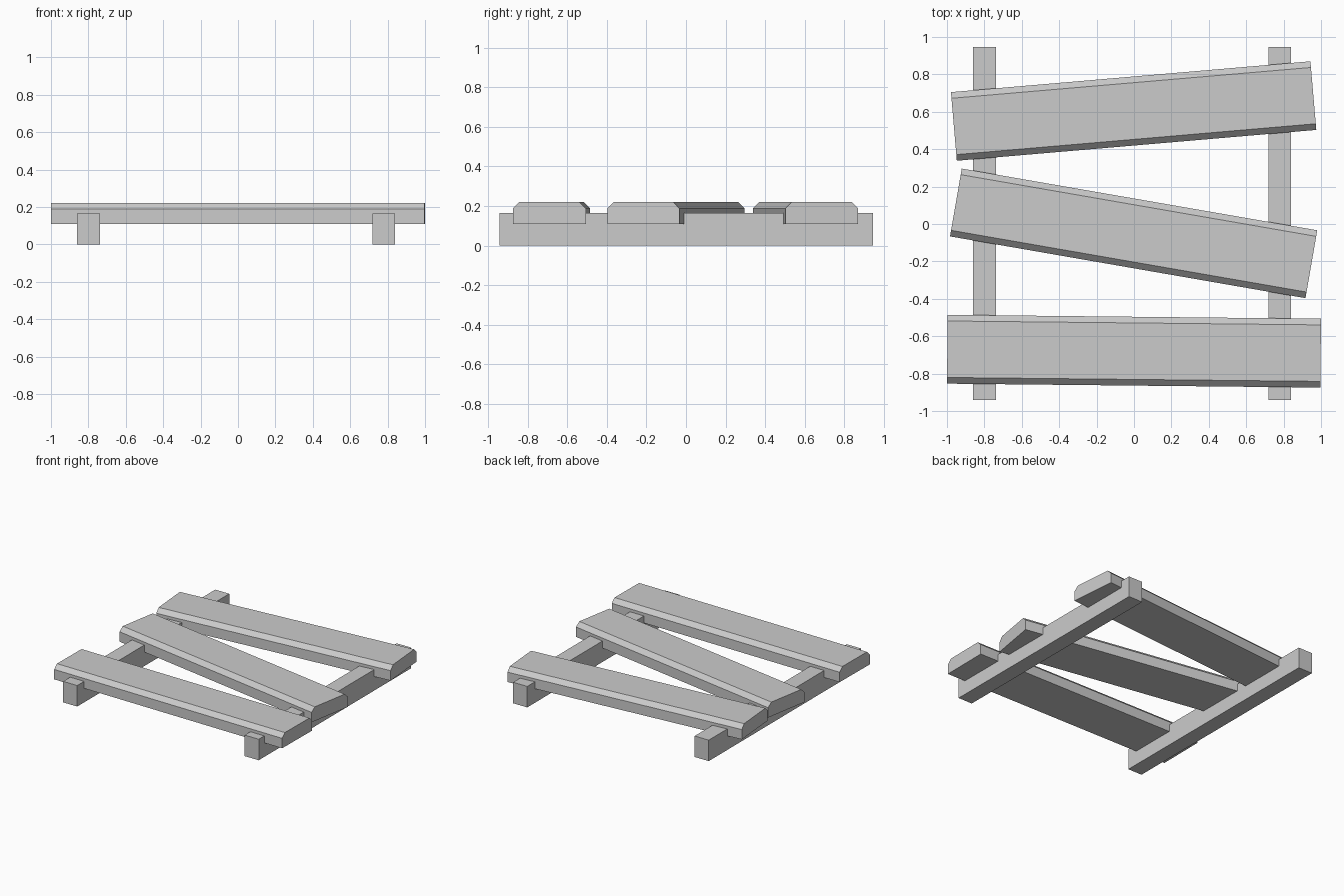
import bpy, bmesh
from math import radians

if "Cube" in bpy.data.objects:
    bpy.data.objects.remove(bpy.data.objects["Cube"])


def extrude_profile(name, profile, length, location, angle=0.0):
    """Extrude a (y, z) profile along x, centred on x = 0."""
    bm = bmesh.new()
    face = bm.faces.new([bm.verts.new((-length / 2, y, z)) for y, z in profile])
    ext = bmesh.ops.extrude_face_region(bm, geom=[face])
    verts = [g for g in ext["geom"] if isinstance(g, bmesh.types.BMVert)]
    bmesh.ops.translate(bm, verts=verts, vec=(length, 0, 0))
    bmesh.ops.recalc_face_normals(bm, faces=bm.faces)
    mesh = bpy.data.meshes.new(name)
    bm.to_mesh(mesh)
    bm.free()
    obj = bpy.data.objects.new(name, mesh)
    obj.location = location
    obj.rotation_euler.z = radians(angle)
    bpy.context.collection.objects.link(obj)
    return obj


# Two square rails running front to back
RAIL = [(-0.061, 0), (0.061, 0), (0.061, 0.165), (-0.061, 0.165)]
for name, x in (("left_rail", -0.799), ("right_rail", 0.779)):
    extrude_profile(name, RAIL, 1.888, (x, 0.002, 0), 90)

# Three crooked planks with bevelled long top edges, sunk into the rails
W, BEVEL = 0.184, 0.033
PLANK = [(-W, 0.11), (W, 0.11), (W, 0.188), (W - BEVEL, 0.221),
         (-W + BEVEL, 0.221), (-W, 0.188)]
for name, length, x, y, angle in (
    ("front_plank", 1.996, 0.0, -0.68, -0.6),
    ("middle_plank", 1.929, -0.002, -0.05, -9.85),
    ("back_plank", 1.929, -0.002, 0.604, 4.9),
):
    extrude_profile(name, PLANK, length, (x, y, 0), angle)
